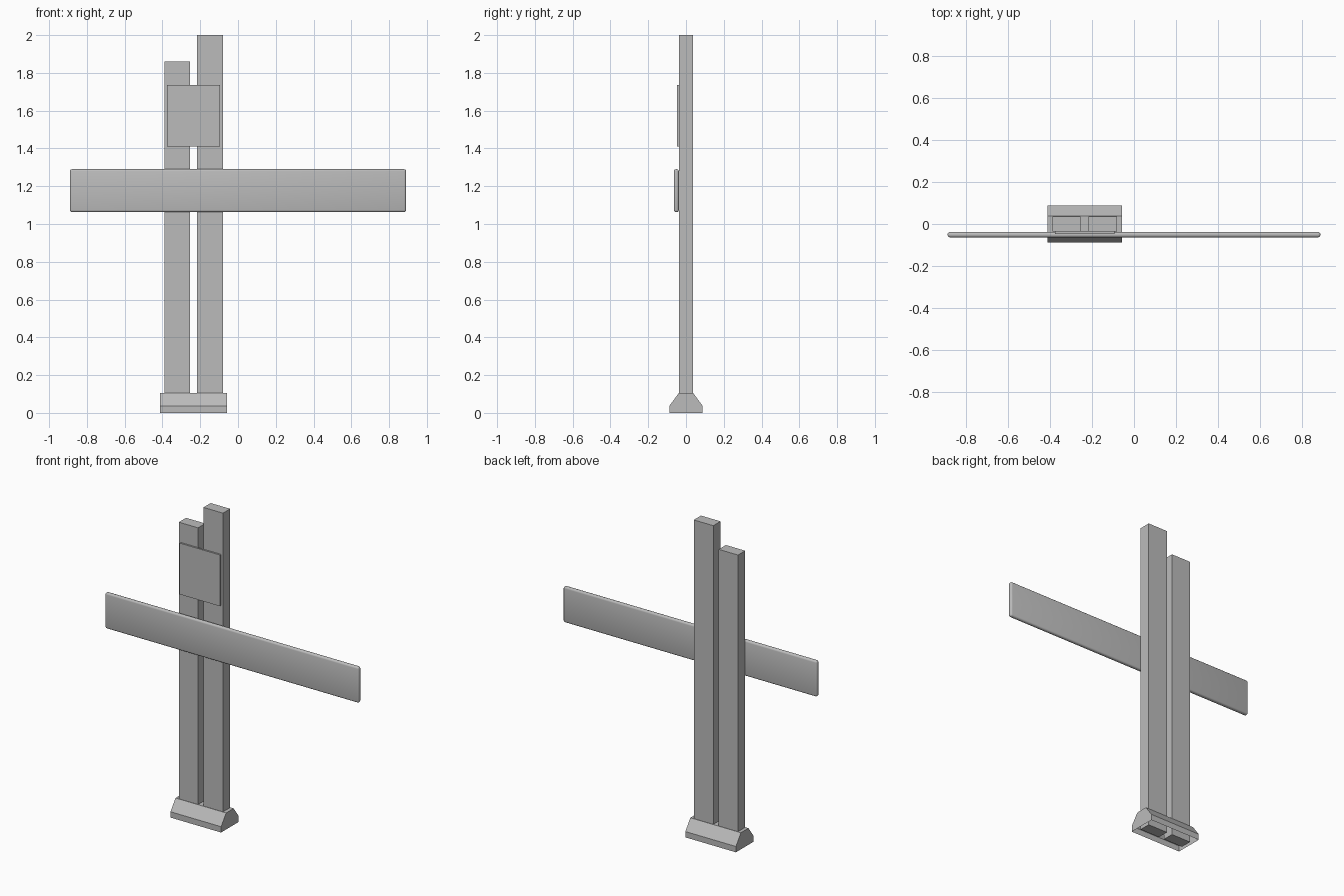
import bpy
import bmesh

if "Cube" in bpy.data.objects:
    bpy.data.objects.remove(bpy.data.objects["Cube"], do_unlink=True)

grey = bpy.data.materials.new("plain grey")
grey.use_nodes = True
grey.diffuse_color = (0.5, 0.5, 0.5, 1)
grey.node_tree.nodes["Principled BSDF"].inputs["Base Color"].default_value = (0.5, 0.5, 0.5, 1)


def add_object(name, bm):
    mesh = bpy.data.meshes.new(name)
    bm.to_mesh(mesh)
    bm.free()
    mesh.materials.append(grey)
    obj = bpy.data.objects.new(name, mesh)
    bpy.context.collection.objects.link(obj)
    return obj


def box(name, low, high):
    """Box spanning two opposite corners."""
    bm = bmesh.new()
    bmesh.ops.create_cube(bm, size=1)
    for v in bm.verts:
        v.co = [lo + (c + 0.5) * (hi - lo) for c, lo, hi in zip(v.co, low, high)]
    return add_object(name, bm)


# Two upright posts, one taller
POST_Y = 0.036
box("short_post", (-0.39, -POST_Y, 0), (-0.255, POST_Y, 1.86))
box("tall_post", (-0.217, -POST_Y, 0), (-0.08, POST_Y, 2))

# Thin square plate fixed to the front
box("square_plate", (-0.376, -0.047, 1.41), (-0.094, -POST_Y, 1.735))

# Long board with softly rounded edges
board = box("cross_board", (-0.89, -0.064, 1.063), (0.89, -0.038, 1.29))
bevel = board.modifiers.new("rounded edges", "BEVEL")
bevel.width = 0.011
bevel.segments = 3
for poly in board.data.polygons:
    poly.use_smooth = True

# Hollow foot, open underneath, with sloping front and back
half_profile = [(0.088, 0), (0.088, 0.037), (0.038, 0.105)]
profile = half_profile + [(-y, z) for y, z in reversed(half_profile)]
bm = bmesh.new()
ends = [[bm.verts.new((x, y, z)) for y, z in profile] for x in (-0.412, -0.057)]
for i in range(len(profile) - 1):
    bm.faces.new((ends[0][i], ends[0][i + 1], ends[1][i + 1], ends[1][i]))
for end in ends:
    bm.faces.new(end)
bmesh.ops.recalc_face_normals(bm, faces=bm.faces)
# Normals must point out of the shell
top = max(bm.faces, key=lambda f: f.calc_center_median().z)
if top.normal.z < 0:
    bmesh.ops.reverse_faces(bm, faces=bm.faces)
add_object("foot", bm)
